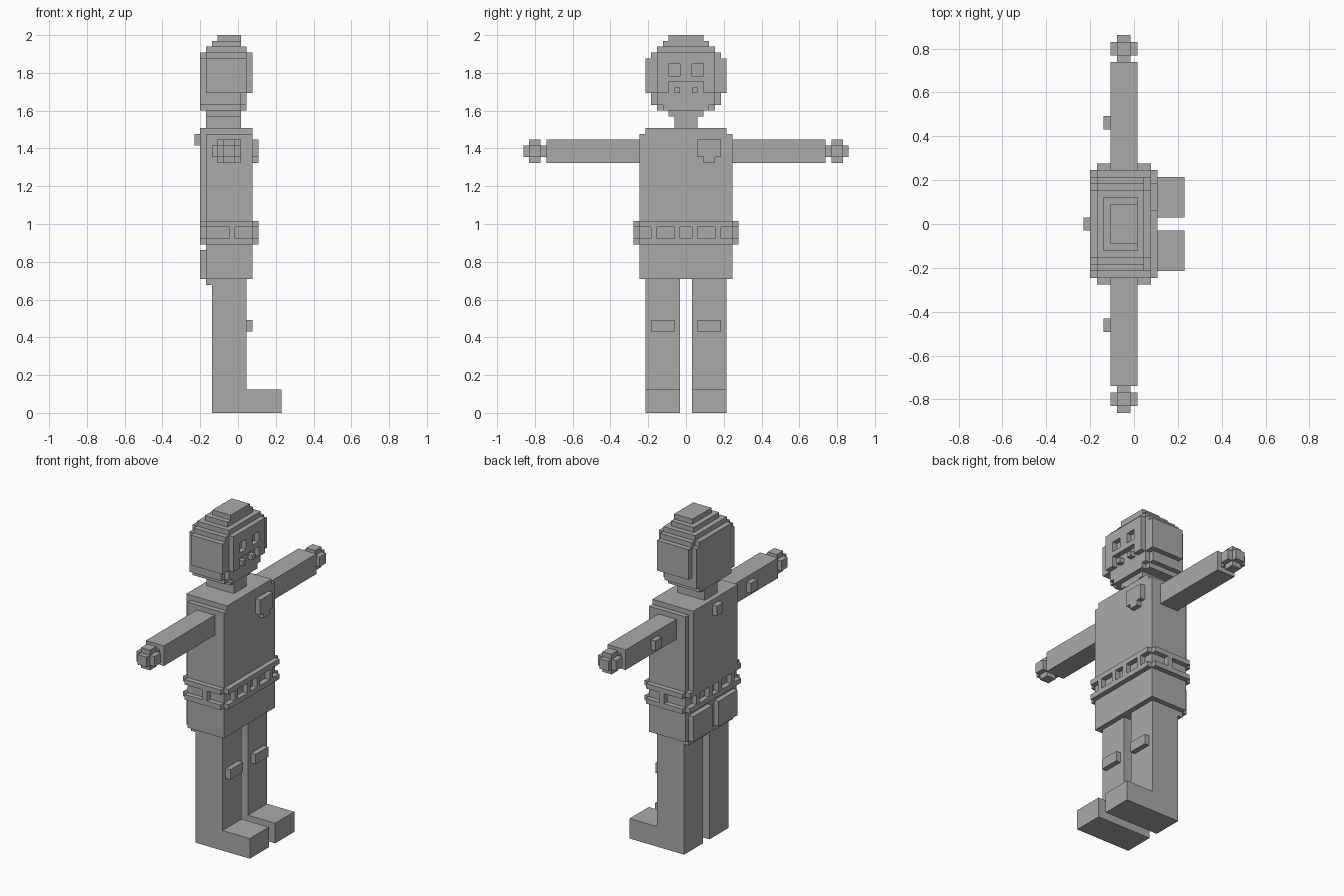
import bpy
import bmesh
from mathutils import Matrix, Vector

cube = bpy.data.objects.get("Cube")
if cube:
    bpy.data.objects.remove(cube)

UNIT = 2 / 65      # one block
DEPTH = 7.5        # half the depth in blocks

grey = bpy.data.materials.new("grey")
grey.use_nodes = True
COLOUR = (0.4, 0.4, 0.4, 1)
grey.diffuse_color = COLOUR
grey.node_tree.nodes["Principled BSDF"].inputs["Base Color"].default_value = COLOUR


def part(name, boxes, side=1):
    """Blocky part from boxes (x0, x1, y0, y1, z0, z1); side=-1 mirrors y."""
    bm = bmesh.new()
    for x0, x1, y0, y1, z0, z1 in boxes:
        centre = Vector(((x0 + x1) / 2 - DEPTH, side * (y0 + y1) / 2, (z0 + z1) / 2))
        size = Vector((x1 - x0, y1 - y0, z1 - z0))
        bmesh.ops.create_cube(bm, size=1, matrix=Matrix.Translation(centre * UNIT)
                              @ Matrix.Diagonal((size * UNIT).to_4d()))
    mesh = bpy.data.meshes.new(name)
    bm.to_mesh(mesh)
    bm.free()
    mesh.materials.append(grey)
    obj = bpy.data.objects.new(name, mesh)
    bpy.context.collection.objects.link(obj)


def centred(x0, x1, half, z0, z1):
    return (x0, x1, -half, half, z0, z1)


# Limbs, pockets and other paired parts
for label, side in (("left", 1), ("right", -1)):
    part(label + "_leg", [(3, 9, 1, 7, 0, 23)], side)
    part(label + "_foot", [(9, 15, 1, 7, 0, 4)], side)
    part(label + "_knee_patch", [(9, 10, 2, 6, 14, 16)], side)
    part(label + "_seat_edge", [(2, 3, 1, 7, 22, 23)], side)
    part(label + "_back_pocket", [(1, 2, 1, 7, 23, 28)], side)
    part(label + "_arm", [(4, 8, 8, 24, 43, 47)], side)
    part(label + "_elbow_patch", [(3, 4, 14, 16, 44, 46)], side)
    part(label + "_hand", [(4, 8, 25, 27, 44, 46), (5, 7, 24, 28, 44, 46),
                           (5, 7, 25, 27, 43, 47)], side)

# Torso with a back panel and low shoulder ledges
part("torso", [centred(2, 10, 8, 23, 48), centred(2, 10, 7, 48, 49)])
part("back_panel", [centred(1, 2, 7, 33, 49)])
part("collar_tab", [centred(0, 1, 1, 46, 48)])
part("chest_pocket", [(10, 11, 2, 6, 44, 47), (10, 11, 3, 5, 43, 44)])

# Belt rails and the loops between them
rails = []
for z in (29, 32):
    rails += [centred(1, 11, 8, z, z + 1), centred(2, 10, 9, z, z + 1)]
part("belt_rails", rails)
loops = [(x, x + 1, y, y + 1, 30, 32) for x in (1, 10) for y in (-6, -2, 1, 5)]
loops += [(6, 7, y, y + 1, 30, 32) for y in (-9, 8)]
part("belt_loops", loops)

# Neck and stepped head
part("neck", [centred(2, 8, 2, 49, 52)])
part("head", [
    centred(2, 8, 3, 51, 52),
    centred(1, 8, 5, 52, 53), centred(8, 9, 4, 52, 53),
    centred(1, 8, 6, 53, 55), centred(8, 9, 5, 53, 55),
    centred(2, 9, 7, 55, 61), centred(1, 2, 6, 55, 61),
    centred(2, 9, 6, 61, 62), centred(1, 2, 5, 61, 62),
])
part("crown", [centred(2, 9, 5, 62, 63), centred(3, 8, 4, 63, 64),
               centred(4, 8, 3, 64, 65)])

# Face layer leaving openings for eyes and mouth
part("brow", [centred(9, 10, 5, 60, 62)])
part("nose", [centred(9, 10, 1, 58, 60)])
part("upper_lip", [centred(9, 10, 5, 57, 58)])
for label, side in (("left", 1), ("right", -1)):
    part(label + "_cheek", [(9, 10, 3, 5, 58, 60), (9, 10, 3, 5, 55, 57)], side)
    part(label + "_tooth", [(9, 10, 1, 2, 55, 56)], side)
